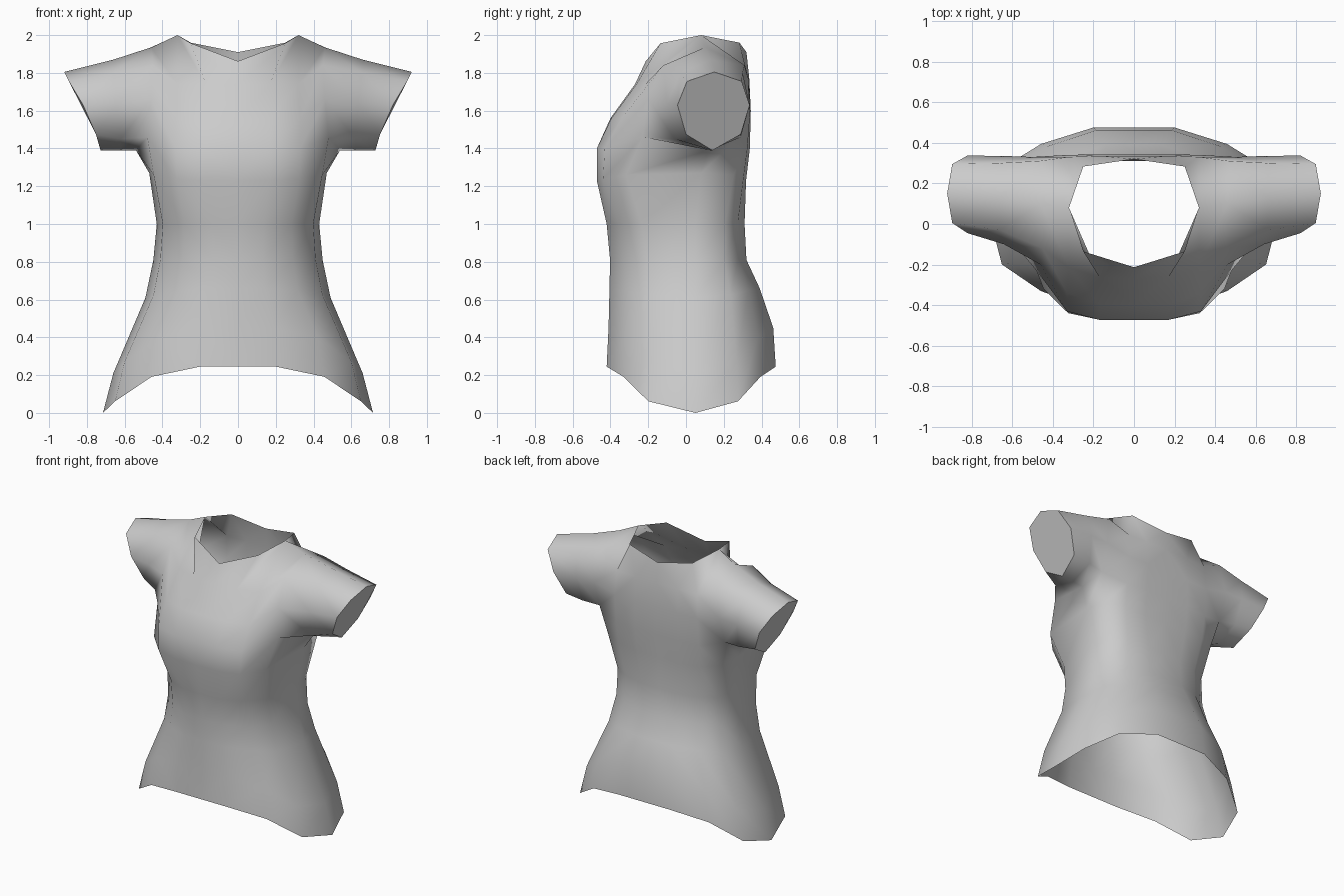
import bpy, bmesh

if "Cube" in bpy.data.objects:
    bpy.data.objects.remove(bpy.data.objects["Cube"])

bm = bmesh.new()


def V(x, y, z):
    return bm.verts.new((x, y, z))


def strip(lower, upper):
    """Quads between two open rows of equal length."""
    for i in range(len(lower) - 1):
        bm.faces.new((lower[i], lower[i + 1], upper[i + 1], upper[i]))


# Half cross-section from centre to side: loose hem shape and boxier bust shape
HEM = [(0, 1), (.28, 1), (.64, .81), (.91, .53), (1, 0)]
BUST = [(0, 1), (.36, 1), (.69, .94), (.95, .72), (1, 0)]
DROOP = [0, 0, .22, .75, 1]


def body_row(w, front, back, mid, z, droop, t):
    """Nine points from front centre round the side to back centre."""
    row = []
    for i in range(9):
        k = i if i <= 4 else 8 - i
        fx = HEM[k][0] * (1 - t) + BUST[k][0] * t
        fy = HEM[k][1] * (1 - t) + BUST[k][1] * t
        y = mid + ((front if i <= 4 else back) - mid) * fy
        row.append(V(fx * w, y, z - droop * DROOP[k]))
    return row


# Lower body: half width, front y, back y, side y, z, side droop, bust blend
rows = [body_row(*r) for r in (
    (.715, -.42, .475, .05, .245, .245, 0),
    (.66, -.41, .462, .05, .45, .24, 0),
    (.49, -.405, .39, .05, .66, .05, .1),
    (.448, -.402, .32, .05, .81, 0, .2),
    (.43, -.42, .31, .05, 1.0, 0, .4),
    (.47, -.472, .318, .08, 1.23, -.04, 1))]
for a, b in zip(rows, rows[1:]):
    strip(a, b)
top = rows[-1]

# Sleeve rings: top, then down the front, bottom, up the back
armhole = [V(*p) for p in (
    (.46, .10, 1.935), (.45, -.12, 1.84), (.46, -.20, 1.66), (.48, -.23, 1.46),
    (.54, .12, 1.39), (.50, .27, 1.45), (.50, .33, 1.64), (.47, .31, 1.84))]
middle = [V(*p) for p in (
    (.66, .13, 1.87), (.66, -.03, 1.80), (.64, -.10, 1.64), (.62, -.06, 1.45),
    (.63, .13, 1.39), (.62, .29, 1.46), (.64, .335, 1.64), (.66, .30, 1.80))]
cuff = [V(*p) for p in (
    (.92, .15, 1.805), (.895, .005, 1.755), (.82, -.045, 1.63), (.752, 0, 1.475),
    (.728, .14, 1.39), (.752, .29, 1.475), (.82, .337, 1.63), (.895, .295, 1.755))]
for inner, outer in ((armhole, middle), (middle, cuff)):
    strip(inner + inner[:1], outer + outer[:1])
    # strip order is inner, inner, outer, outer, which faces outward
cap = bm.faces.new(cuff)

# Underarm
strip(top[3:6], armhole[3:6])

# Neckline: front centre to back centre
neck = [V(*p) for p in ((0, -.213, 1.862), (.25, -.135, 1.957), (.32, .08, 2.0),
                        (.25, .283, 1.96), (0, .32, 1.91))]

# Chest panel, bust up to the neck
prev = top[:4]
for z, arm, pts in ((1.40, 3, ((0, -.472), (.17, -.472), (.33, -.43))),
                    (1.56, 2, ((0, -.40), (.17, -.395), (.33, -.34))),
                    (1.74, 1, ((0, -.27), (.17, -.262), (.32, -.215)))):
    row = [V(x, y, z) for x, y in pts] + [armhole[arm]]
    strip(prev, row)
    prev = row
strip(prev, neck[:3] + [armhole[0]])

# Back panel
prev = top[5:]
for z, arm, pts in ((1.40, 5, ((.33, .325), (.17, .338), (0, .338))),
                    (1.60, 6, ((.33, .34), (.17, .343), (0, .343))),
                    (1.77, 7, ((.32, .33), (.17, .335), (0, .335)))):
    row = [armhole[arm]] + [V(x, y, z) for x, y in pts]
    strip(prev, row)
    prev = row
strip(prev, [armhole[0]] + neck[2:])

# Smooth cloth, flat sleeve ends
for f in bm.faces:
    f.smooth = f is not cap
for e in cap.edges:
    e.smooth = False

mesh = bpy.data.meshes.new("shirt")
bm.to_mesh(mesh)
bm.free()
shirt = bpy.data.objects.new("shirt", mesh)
bpy.context.collection.objects.link(shirt)

# Mirror the half across the centre
mirror = shirt.modifiers.new("mirror", 'MIRROR')
mirror.use_axis[0] = True
mirror.use_clip = True
mirror.merge_threshold = .001
